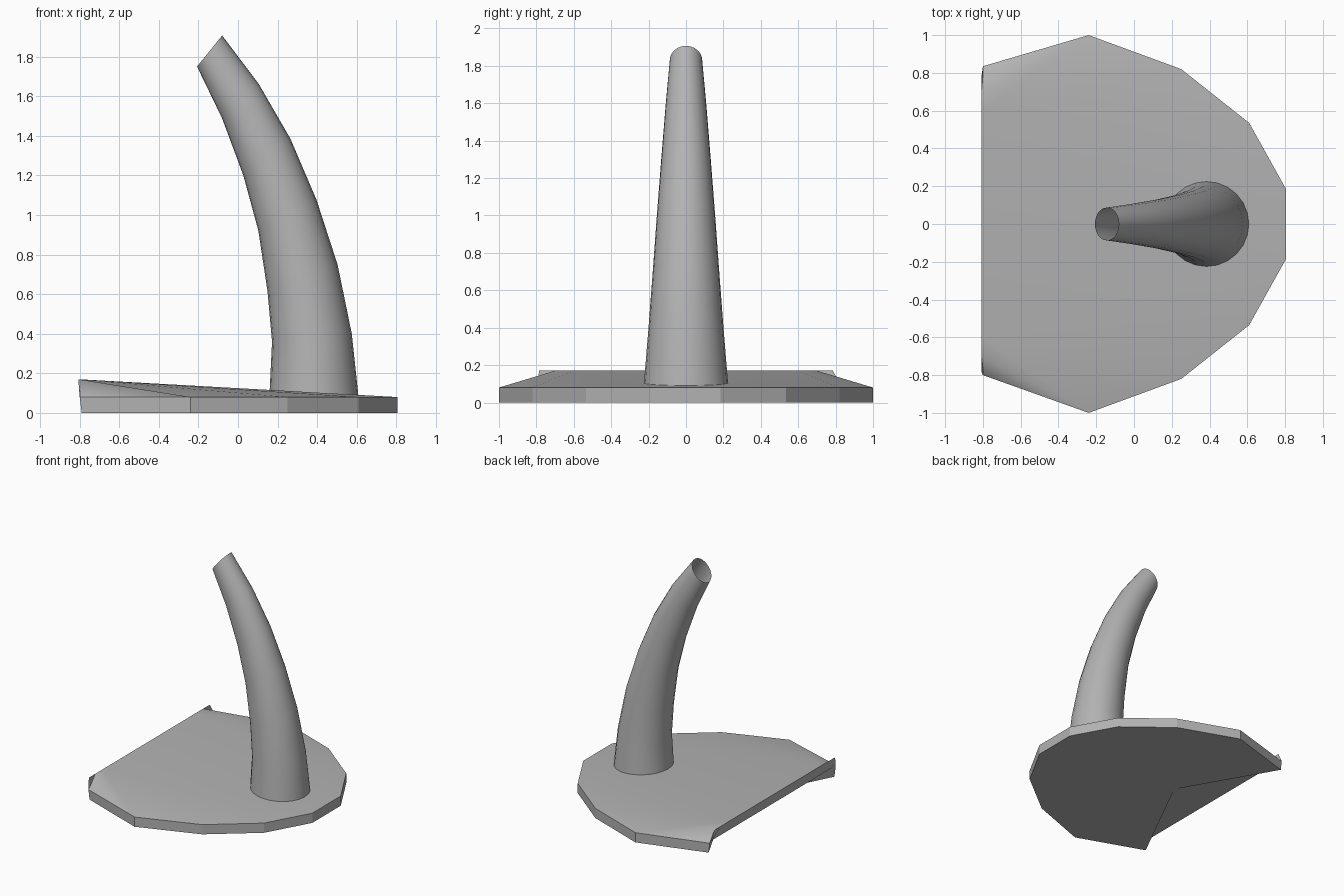
import bpy, bmesh, math
from mathutils import Vector

if "Cube" in bpy.data.objects:
    bpy.data.objects.remove(bpy.data.objects["Cube"])

grey = bpy.data.materials.new("dark_grey")
grey.diffuse_color = (0.45, 0.45, 0.45, 1)
grey.use_nodes = True
grey.node_tree.nodes["Principled BSDF"].inputs["Base Color"].default_value = grey.diffuse_color


def make_object(name, bm):
    bmesh.ops.recalc_face_normals(bm, faces=bm.faces)
    mesh = bpy.data.meshes.new(name)
    bm.to_mesh(mesh)
    bm.free()
    mesh.materials.append(grey)
    obj = bpy.data.objects.new(name, mesh)
    bpy.context.collection.objects.link(obj)
    return obj


# Base plate: faceted outline with a raised straight edge at -x
half = [(-0.24, 1.0), (0.25, 0.82), (0.61, 0.535), (0.805, 0.185)]
rim = half + [(x, -y) for x, y in reversed(half)]
bm = bmesh.new()
V = lambda x, y, z: bm.verts.new((x, y, z))
top = [V(-0.80, 0.835, 0.08)] + [V(x, y, 0.08) for x, y in rim] + [V(-0.80, -0.80, 0.08)]
bot = [V(-0.79, 0.835, 0)] + [V(x, y, 0) for x, y in rim] + [V(-0.79, -0.80, 0)]
edge_y = (0.785, 0.70, 0.6, -0.6, -0.70, -0.785)
lt = [V(-0.807, y, 0.17) for y in edge_y]
lb = [V(-0.797, y, 0.09) for y in edge_y]
hub = V(-0.35, 0.07, 0)

# outer wall
for i in range(len(top) - 1):
    bm.faces.new((top[i], top[i + 1], bot[i + 1], bot[i]))
# sloping top, smoothly dipping at the two corners behind the wall tips
upper = [(lt[2], lt[3], top[5], top[4])]
for s in (1, -1):
    t, l = top[::s], lt[::s]
    upper += [(t[0], l[1], t[1]), (l[1], l[2], t[1]), (l[2], t[2], t[1]),
              (l[2], t[3], t[2]), (l[2], t[4], t[3])]
for verts in upper:
    bm.faces.new(verts).smooth = True
# raised edge wall and its corners
for i in range(len(lt) - 1):
    bm.faces.new((lt[i], lt[i + 1], lb[i + 1], lb[i]))
for k in (0, -1):
    bm.faces.new((top[k], lt[k], lb[k], bot[k]))
# underside fan, lifted towards the raised edge
loop = bot + lb[::-1]
for i in range(len(loop)):
    bm.faces.new((hub, loop[i], loop[(i + 1) % len(loop)]))
make_object("base_plate", bm)

# Curved horn: open rings spanned between the outer and inner side profiles
outer = [(0.608, 0.09), (0.575, 0.40), (0.503, 0.75), (0.397, 1.076),
         (0.265, 1.385), (0.105, 1.662), (-0.08, 1.907)]
inner = [(0.16, 0.113), (0.172, 0.36), (0.149, 0.615), (0.103, 0.92),
         (0.027, 1.20), (-0.081, 1.49), (-0.207, 1.75)]
SIDES = 24
bm = bmesh.new()
rings = []
for i, (o, n) in enumerate(zip(outer, inner)):
    a, b = Vector((o[0], 0, o[1])), Vector((n[0], 0, n[1]))
    mid, axis = (a + b) / 2, (a - b) / 2
    width = 0.225 + (0.087 - 0.225) * i / (len(outer) - 1)
    rings.append([bm.verts.new(mid + axis * math.cos(t) + Vector((0, width * math.sin(t), 0)))
                  for t in (2 * math.pi * k / SIDES for k in range(SIDES))])
for r0, r1 in zip(rings, rings[1:]):
    for k in range(SIDES):
        j = (k + 1) % SIDES
        bm.faces.new((r0[k], r0[j], r1[j], r1[k]))
horn = make_object("curved_horn", bm)

bpy.context.view_layer.objects.active = horn
horn.select_set(True)
bpy.ops.object.shade_smooth_by_angle(angle=math.radians(35))
